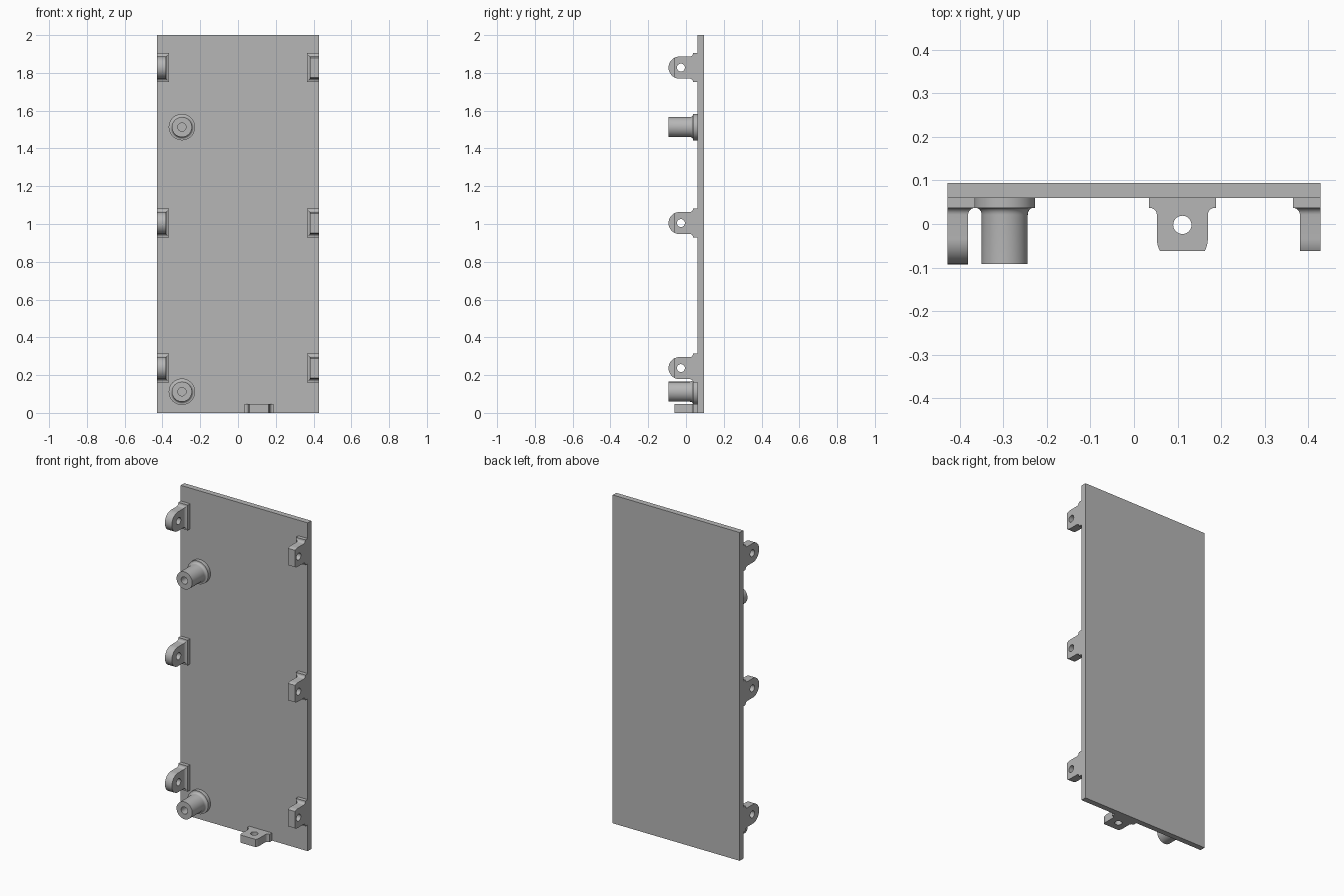
import bpy, bmesh
from math import sin, cos, pi, sqrt
from mathutils import Matrix

cube = bpy.data.objects.get("Cube")
if cube:
    bpy.data.objects.remove(cube, do_unlink=True)

grey = bpy.data.materials.new("plain grey")
grey.use_nodes = True
COLOUR = (0.47, 0.47, 0.47, 1)
grey.diffuse_color = COLOUR
grey.node_tree.nodes["Principled BSDF"].inputs["Base Color"].default_value = COLOUR

HALF_W, FRONT, BACK = 0.428, 0.06, 0.094   # panel half width, front and back y
LEDGE, FILLET = 0.037, 0.016               # foot height and fillet radius
LUG_R, LUG_Y, FLAT_TIP = 0.0585, -0.034, -0.062


def finish(name, bm):
    bmesh.ops.remove_doubles(bm, verts=bm.verts, dist=1e-5)
    bmesh.ops.recalc_face_normals(bm, faces=bm.faces)
    mesh = bpy.data.meshes.new(name)
    bm.to_mesh(mesh)
    bm.free()
    mesh.materials.append(grey)
    obj = bpy.data.objects.new(name, mesh)
    bpy.context.collection.objects.link(obj)
    return obj


def activate(obj):
    bpy.ops.object.select_all(action='DESELECT')
    obj.select_set(True)
    bpy.context.view_layer.objects.active = obj


def smooth(obj):
    activate(obj)
    bpy.ops.object.shade_smooth_by_angle(angle=pi / 6)


def drill(obj, centre, axis):
    # Round through hole along x or z
    bm = bmesh.new()
    turn = Matrix.Rotation(pi / 2, 4, 'Y') if axis == 'X' else Matrix.Identity(4)
    bmesh.ops.create_cone(bm, cap_ends=True, segments=32, radius1=0.021, radius2=0.021,
                          depth=0.2, matrix=Matrix.Translation(centre) @ turn)
    cutter = finish("hole_cutter", bm)
    cutter.hide_render = True
    mod = obj.modifiers.new("hole", 'BOOLEAN')
    mod.operation, mod.solver, mod.object = 'DIFFERENCE', 'EXACT', cutter
    activate(obj)
    bpy.ops.object.modifier_apply(modifier=mod.name)
    bpy.data.objects.remove(cutter, do_unlink=True)


def fillet_steps(n=6):
    # (inward growth, y) pairs running from the foot to the straight wall
    for i in range(n + 1):
        a = pi / 2 * i / n
        yield FILLET * (1 - sin(a)), LEDGE - FILLET * (1 - cos(a))


def lug(name, place, hole, axis, round_tip, foot_step=0.016):
    # Stack of rectangles: foot, fillet, straight wall, arched tip
    thick = 0.047
    rows = [(0.077, thick + foot_step, y) for y in (FRONT + 0.002, LEDGE)]
    rows += [(LUG_R + g, thick + g * foot_step / FILLET, y) for g, y in fillet_steps()]
    end = LUG_R if round_tip else LUG_Y - FLAT_TIP
    n = 16 if round_tip else 6
    for i in range(n + 1):
        d = end * sin(pi / 2 * i / n) if round_tip else end * i / n
        rows.append((sqrt(max(0, LUG_R ** 2 - d ** 2)), thick, LUG_Y - d))
    bm = bmesh.new()
    rings = []
    for w, t, y in rows:
        rings.append([bm.verts.new(place(u, s, y))
                      for u, s in ((-w, 0), (w, 0), (w, t), (-w, t))])
    for a, b in zip(rings, rings[1:]):
        for k in range(4):
            j = (k + 1) % 4
            bm.faces.new((a[k], a[j], b[j], b[k]))
    bm.faces.new(rings[0])
    if not round_tip:
        bm.faces.new(rings[-1])
    bmesh.ops.dissolve_degenerate(bm, edges=bm.edges, dist=1e-5)
    obj = finish(name, bm)
    drill(obj, hole, axis)
    smooth(obj)


def boss(name, x, z):
    # Lathed hollow post with a round foot
    radius, bore, tip, floor = 0.053, 0.022, -0.092, 0.03
    profile = [(0.07, FRONT + 0.002), (0.07, LEDGE)]
    profile += [(radius + g * 0.8, y) for g, y in fillet_steps()]
    profile += [(radius, tip), (bore, tip), (bore, floor), (0, floor)]
    bm = bmesh.new()
    verts = [bm.verts.new((x + r, y, z)) for r, y in profile]
    edges = [bm.edges.new(pair) for pair in zip(verts, verts[1:])]
    bmesh.ops.spin(bm, geom=verts + edges, cent=(x, 0, z), axis=(0, 1, 0),
                   angle=2 * pi, steps=40)
    smooth(finish(name, bm))


# Flat panel
bm = bmesh.new()
bmesh.ops.create_cube(bm, size=1, matrix=Matrix.Translation((0, (FRONT + BACK) / 2, 1))
                      @ Matrix.Diagonal((2 * HALF_W, BACK - FRONT, 2, 1)))
finish("panel", bm)

# Side lugs: rounded tips on the right edge, flat tips on the left edge
for side, label in ((-1, "right"), (1, "left")):
    for height, level in ((0.237, "lower"), (1.005, "middle"), (1.828, "upper")):
        lug(f"{label}_{level}_lug",
            lambda u, t, y: (side * (HALF_W - t), y, height + u),
            (side * HALF_W, -0.027, height), 'X', round_tip=side < 0)

# Bottom tab
lug("bottom_tab", lambda u, t, y: (0.111 + u, y, t), (0.111, -0.002, 0), 'Z',
    round_tip=False, foot_step=0)

# Screw posts
boss("lower_post", -0.297, 0.112)
boss("upper_post", -0.297, 1.513)
